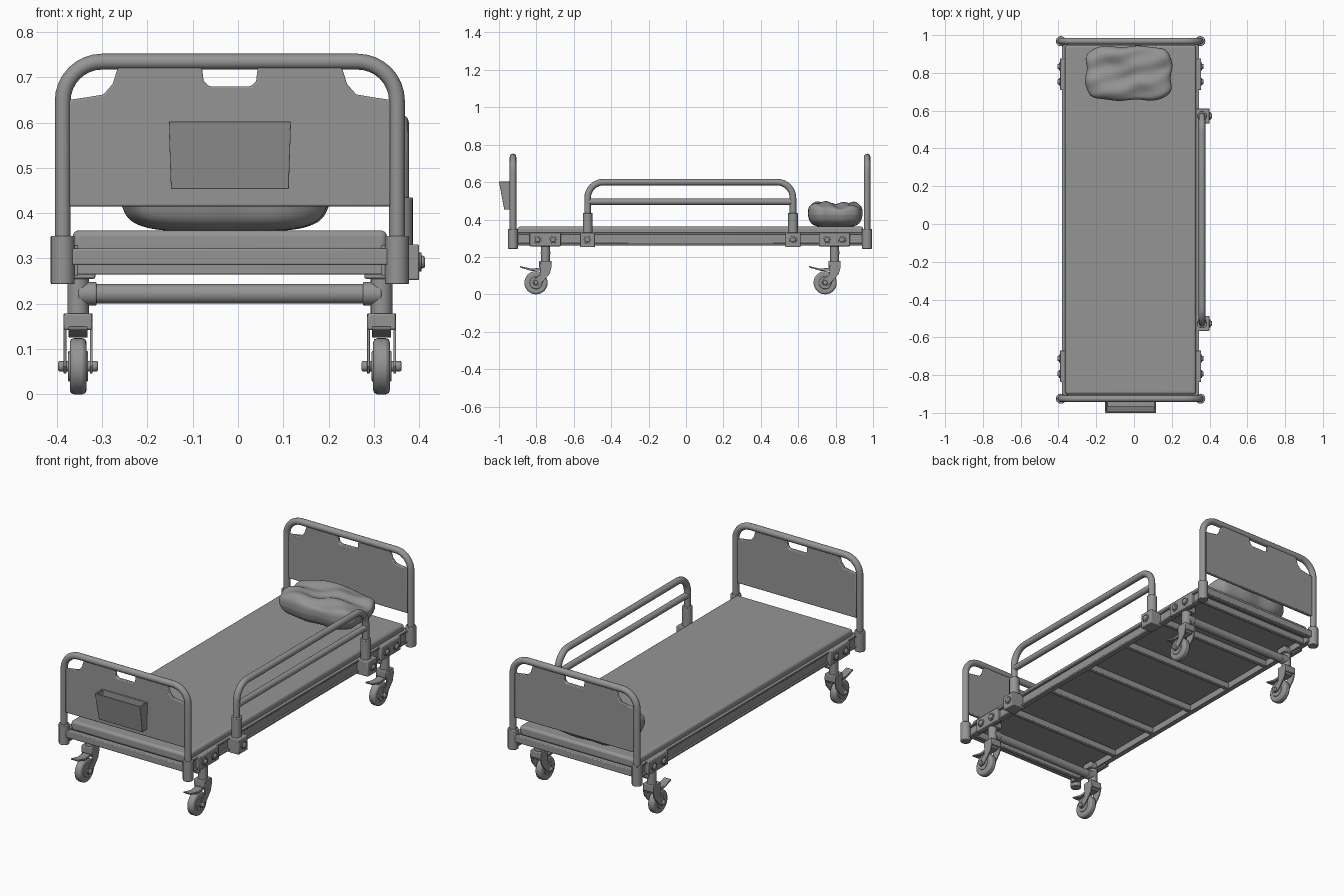
import bpy, bmesh, math
from mathutils import Vector, Matrix

cube = bpy.data.objects.get("Cube")
if cube:
    bpy.data.objects.remove(cube, do_unlink=True)

grey = bpy.data.materials.new("plain grey")
grey.use_nodes = True
grey.diffuse_color = (0.3, 0.3, 0.3, 1)
grey.node_tree.nodes["Principled BSDF"].inputs["Base Color"].default_value = (0.3, 0.3, 0.3, 1)

CX = -0.018                  # bed centre line
HEAD, FOOT = 0.968, -0.925   # end frame positions


def finish(name, bm, bevel=0, segments=2):
    bmesh.ops.recalc_face_normals(bm, faces=bm.faces)
    me = bpy.data.meshes.new(name)
    bm.to_mesh(me)
    bm.free()
    me.materials.append(grey)
    ob = bpy.data.objects.new(name, me)
    bpy.context.collection.objects.link(ob)
    ob.location.x = CX
    if bevel:
        mod = ob.modifiers.new("bevel", "BEVEL")
        mod.width, mod.segments = bevel, segments
        mod.limit_method, mod.angle_limit = "ANGLE", math.radians(40)
    bpy.ops.object.select_all(action="DESELECT")
    ob.select_set(True)
    bpy.context.view_layer.objects.active = ob
    bpy.ops.object.shade_smooth_by_angle(angle=math.radians(35))
    return ob


def box(name, x, y, z, bevel=0.004, segments=2):
    """Box from (low, high) ranges."""
    bm = bmesh.new()
    size = [b - a for a, b in (x, y, z)]
    mid = [(a + b) / 2 for a, b in (x, y, z)]
    bmesh.ops.create_cube(bm, size=1, matrix=Matrix.Translation(mid) @ Matrix.Diagonal((*size, 1)))
    return finish(name, bm, bevel, segments)


def rod(name, a, b, r, bevel=0.003, sides=24):
    """Cylinder between two points."""
    a, b = Vector(a), Vector(b)
    turn = (b - a).to_track_quat("Z", "Y").to_matrix().to_4x4()
    bm = bmesh.new()
    bmesh.ops.create_cone(bm, cap_ends=True, segments=sides, radius1=r, radius2=r,
                          depth=(b - a).length, matrix=Matrix.Translation((a + b) / 2) @ turn)
    return finish(name, bm, bevel)


def slab(name, outline, axis, lo, hi, bevel=0.0):
    """Extrude a flat outline along x ('X', points are y,z) or y ('Y', points are x,z)."""
    bm = bmesh.new()
    place = (lambda u, v, d: (d, u, v)) if axis == "X" else (lambda u, v, d: (u, d, v))
    face = bm.faces.new([bm.verts.new(place(u, v, lo)) for u, v in outline])
    new = bmesh.ops.extrude_face_region(bm, geom=[face])["geom"]
    bmesh.ops.translate(bm, vec=place(0, 0, hi - lo),
                        verts=[v for v in new if isinstance(v, bmesh.types.BMVert)])
    return finish(name, bm, bevel)


def hoop(name, half, low, top, corner, r, place):
    """Bent tube: an upside-down U with rounded corners."""
    path = [(-half, low)]
    for side, start in ((-1, 180), (1, 90)):
        for i in range(9):
            t = math.radians(start - i * 90 / 8)
            path.append((side * (half - corner) + corner * math.cos(t),
                         top - corner + corner * math.sin(t)))
    path.append((half, low))
    cu = bpy.data.curves.new(name, "CURVE")
    cu.dimensions, cu.bevel_depth, cu.bevel_resolution, cu.use_fill_caps = "3D", r, 4, True
    sp = cu.splines.new("POLY")
    sp.points.add(len(path) - 1)
    for p, (u, v) in zip(sp.points, path):
        p.co = (*place(u, v), 1)
    tmp = bpy.data.objects.new("path", cu)
    bpy.context.collection.objects.link(tmp)
    me = bpy.data.meshes.new_from_object(tmp.evaluated_get(bpy.context.evaluated_depsgraph_get()))
    bpy.data.objects.remove(tmp, do_unlink=True)
    bm = bmesh.new()
    bm.from_mesh(me)
    bpy.data.meshes.remove(me)
    return finish(name, bm)


# Head and foot ends: bent tube, notched panel, corner sockets, end bar
half_panel = [(0.062, 0.725), (0.058, 0.692), (0.046, 0.68)]
corner_notch = [(0.355, 0.65), (0.315, 0.656), (0.279, 0.662), (0.259, 0.685), (0.246, 0.725)]
right = [(0.355, 0.415)] + corner_notch + half_panel
panel_outline = right + [(-x, z) for x, z in reversed(right)]
for label, y in (("head", HEAD), ("foot", FOOT)):
    hoop(label + "_tube", 0.369, 0.25, 0.7345, 0.087, 0.0175, lambda u, v: (u, y, v))
    slab(label + "_panel", panel_outline, "Y", y - 0.01, y + 0.01, 0.004)
    for s in (-1, 1):
        rod(label + "_socket", (s * 0.369, y, 0.243), (s * 0.369, y, 0.35), 0.0265)
    box(label + "_end_bar", (-0.35, 0.35), (y - 0.015, y + 0.015), (0.285, 0.322))

# Document pocket on the foot end, open at the top
bm = bmesh.new()
ring = lambda w, y0, y1, z: [bm.verts.new(p) for p in
                             ((-w, y0, z), (w, y0, z), (w, y1, z), (-w, y1, z))]
loops = [ring(0.13, -0.972, -0.934, 0.453), ring(0.135, -1.0, -0.934, 0.602),
         ring(0.128, -0.993, -0.941, 0.602), ring(0.124, -0.966, -0.941, 0.462)]
for lower, upper in zip(loops, loops[1:]):
    for i in range(4):
        j = (i + 1) % 4
        bm.faces.new((lower[i], lower[j], upper[j], upper[i]))
bm.faces.new(loops[0])
bm.faces.new(loops[-1])
finish("document_pocket", bm, 0.002)

# Mattress, deck and cross slats
box("mattress", (-0.347, 0.347), (-0.902, 0.948), (0.31, 0.362), 0.014, 4)
box("deck", (-0.34, 0.34), (-0.91, 0.955), (0.297, 0.312))
for i in range(7):
    y = -0.88 + i * 0.3
    box("cross_slat", (-0.342, 0.342), (y - 0.012, y + 0.012), (0.264, 0.298))

# Side rails: channels opening outward
channel = [(0.335, 0.262), (0.363, 0.262), (0.363, 0.272), (0.353, 0.272),
           (0.353, 0.32), (0.363, 0.32), (0.363, 0.33), (0.335, 0.33)]
for s in (-1, 1):
    slab("side_rail", [(s * x, z) for x, z in channel], "Y", FOOT, HEAD, 0.002)


def bolt(x, s, y, z=0.292):
    rod("bolt_washer", (x, y, z), (x + s * 0.005, y, z), 0.021, 0.001)
    rod("bolt_head", (x, y, z), (x + s * 0.013, y, z), 0.014, 0.005)


# Caster units: cross tube, mounts, legs, forks, wheels and pedals
fork = [(0.03, 0.178), (0.032, 0.145), (0.022, 0.11), (-0.012, 0.07), (-0.035, 0.048),
        (-0.058, 0.046), (-0.07, 0.062), (-0.06, 0.08), (-0.03, 0.105), (-0.025, 0.178)]
pedal = [(0.02, 0.13), (-0.075, 0.125), (-0.135, 0.143), (-0.137, 0.151),
         (-0.075, 0.137), (0.02, 0.148)]
for leg_y in (-0.751, 0.795):
    rod("caster_cross_tube", (-0.335, leg_y, 0.222), (0.335, leg_y, 0.222), 0.022)
    for s in (-1, 1):
        x = s * 0.335
        # rail bracket
        box("caster_bracket", sorted((s * 0.345, s * 0.374)), (leg_y - 0.085, leg_y + 0.082),
            (0.257, 0.331))
        for dy in (-0.042, 0.039):
            bolt(s * 0.374, s, leg_y + dy)
        box("caster_mount", sorted((s * 0.297, s * 0.35)), (leg_y - 0.03, leg_y + 0.03),
            (0.255, 0.287))
        # leg and tube collar
        rod("caster_leg", (x, leg_y, 0.17), (x, leg_y, 0.27), 0.024)
        rod("caster_collar", (s * 0.294, leg_y, 0.222), (x, leg_y, 0.222), 0.026)
        box("caster_head", (x - 0.031, x + 0.031), (leg_y - 0.034, leg_y + 0.032), (0.142, 0.178))
        for f in (-1, 1):
            slab("caster_fork", [(leg_y + u, v) for u, v in fork], "X",
                 x + f * 0.029 - 0.003, x + f * 0.029 + 0.003, 0.001)
        slab("brake_pedal", [(leg_y + u, v) for u, v in pedal], "X", x - 0.021, x + 0.021, 0.002)
        # wheel
        wy, wz = leg_y - 0.051, 0.062
        at = lambda d: (x + d, wy, wz)
        rod("wheel_tyre", at(-0.0185), at(0.0185), 0.062, 0.009, 32)
        rod("wheel_hub", at(-0.022), at(0.022), 0.034, 0.003)
        rod("wheel_axle", at(-0.044), at(0.044), 0.012, 0.004)

# Guard rail on one side
gx, g0, g1 = 0.378, -0.526, 0.572
gm, gh = (g0 + g1) / 2, (g1 - g0) / 2
hoop("guard_tube", gh, 0.3, 0.6, 0.085, 0.0175, lambda u, v: (gx, gm + u, v))
rod("guard_middle_bar", (gx, g0, 0.495), (gx, g1, 0.495), 0.0165)
for y in (g0, g1):
    rod("guard_sleeve", (gx, y, 0.32), (gx, y, 0.435), 0.026)
    box("guard_bracket", (0.345, 0.418), (y - 0.04, y + 0.04), (0.252, 0.331))
    bolt(0.418, 1, y)

# Pillow: a softened, slightly crumpled cushion
bm = bmesh.new()
bmesh.ops.create_icosphere(bm, subdivisions=5, radius=1)
for v in bm.verts:
    p = v.co / sum(abs(c) ** 4 for c in v.co) ** 0.25
    flare = 1 + 0.06 * (p.x * p.y) ** 2
    crease = (0.008 * math.sin(5 * p.x + 3 * p.y) + 0.005 * math.sin(9 * p.y - 4 * p.x)) * max(p.z, 0)
    dip = 0.012 * math.exp(-6 * (p.y - 0.1) ** 2) * max(p.z, 0)
    shrink = 1 - 0.1 * max(-p.z, 0)
    v.co = (-0.01 + 0.226 * p.x * flare * shrink + 0.005 * math.sin(7 * p.y),
            0.798 + 0.142 * p.y * flare * shrink + 0.004 * math.sin(8 * p.x),
            0.425 + 0.066 * p.z + crease - dip)
finish("pillow", bm)
